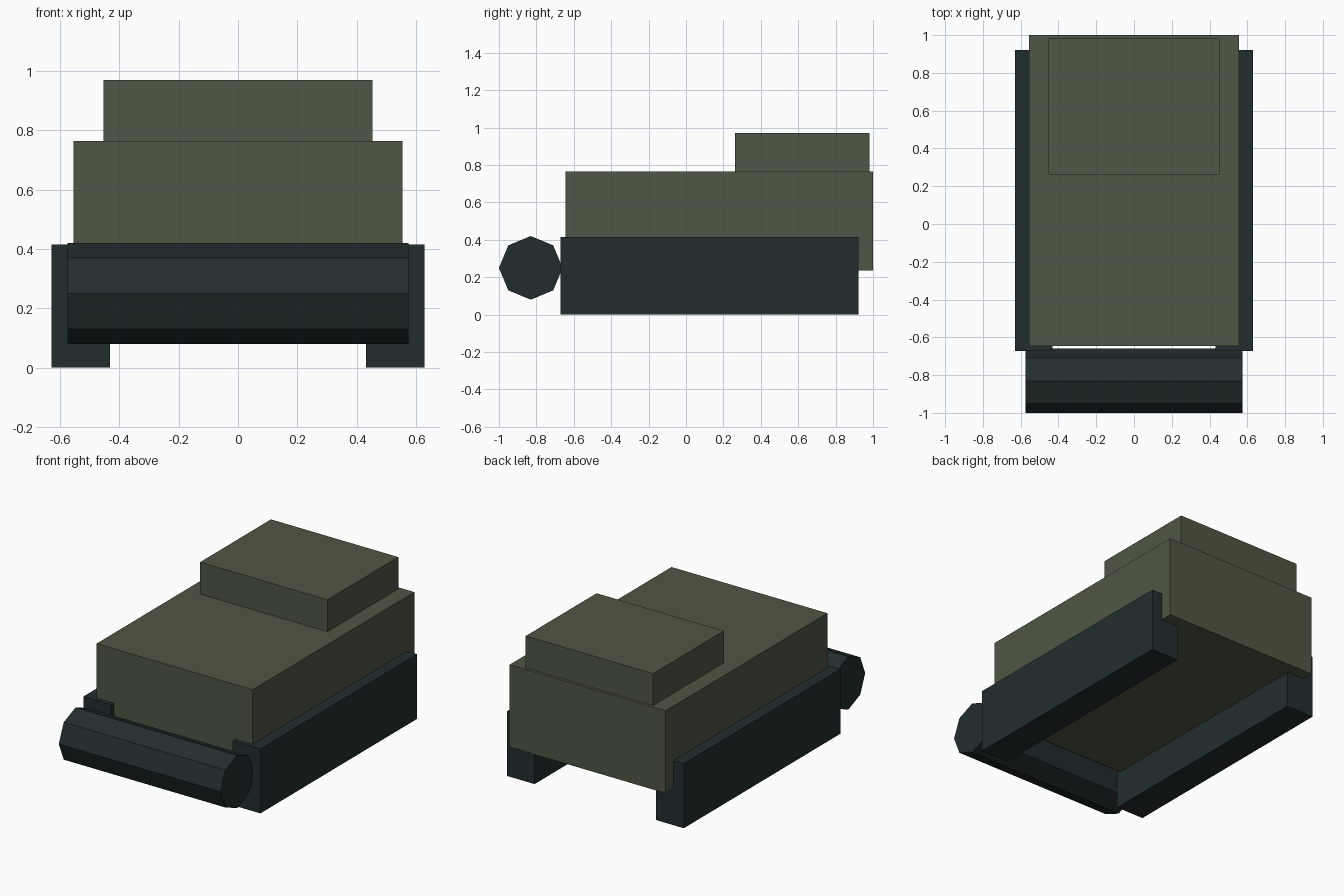
import bpy, bmesh, math
from mathutils import Matrix

if "Cube" in bpy.data.objects:
    bpy.data.objects.remove(bpy.data.objects["Cube"])


def material(name, rgb):
    m = bpy.data.materials.new(name)
    m.diffuse_color = (*rgb, 1.0)
    m.use_nodes = True
    m.node_tree.nodes["Principled BSDF"].inputs["Base Color"].default_value = m.diffuse_color
    return m


olive = material("olive green", (0.078, 0.094, 0.058))
dark = material("dark slate", (0.0165, 0.027, 0.028))


def finish(bm, name, mat):
    bmesh.ops.recalc_face_normals(bm, faces=bm.faces)
    me = bpy.data.meshes.new(name)
    bm.to_mesh(me)
    bm.free()
    me.materials.append(mat)
    ob = bpy.data.objects.new(name, me)
    bpy.context.collection.objects.link(ob)
    return ob


def box(name, x, y, z, mat):
    """Box from (min, max) ranges on each axis."""
    bm = bmesh.new()
    size = [r[1] - r[0] for r in (x, y, z)]
    mid = [(r[0] + r[1]) / 2 for r in (x, y, z)]
    bmesh.ops.create_cube(bm, size=1, matrix=Matrix.Translation(mid) @ Matrix.Diagonal((*size, 1)))
    return finish(bm, name, mat)


# Body and rear cab
box("hull", (-0.555, 0.555), (-0.645, 1.0), (0.235, 0.765), olive)
box("cab", (-0.453, 0.453), (0.262, 0.982), (0.765, 0.97), olive)

# Side tracks
for side, sx in (("left", -1), ("right", 1)):
    box(side + "_track", sorted((sx * 0.432, sx * 0.63)), (-0.672, 0.922), (0.0, 0.415), dark)

# Eight-sided front roller, corners pointing up, down, front and back
bm = bmesh.new()
bmesh.ops.create_cone(bm, cap_ends=True, segments=8, radius1=0.17, radius2=0.17, depth=1.15,
                      matrix=Matrix.Translation((0, -0.83, 0.25)) @ Matrix.Rotation(math.pi / 2, 4, 'Y'))
finish(bm, "front_roller", dark)
